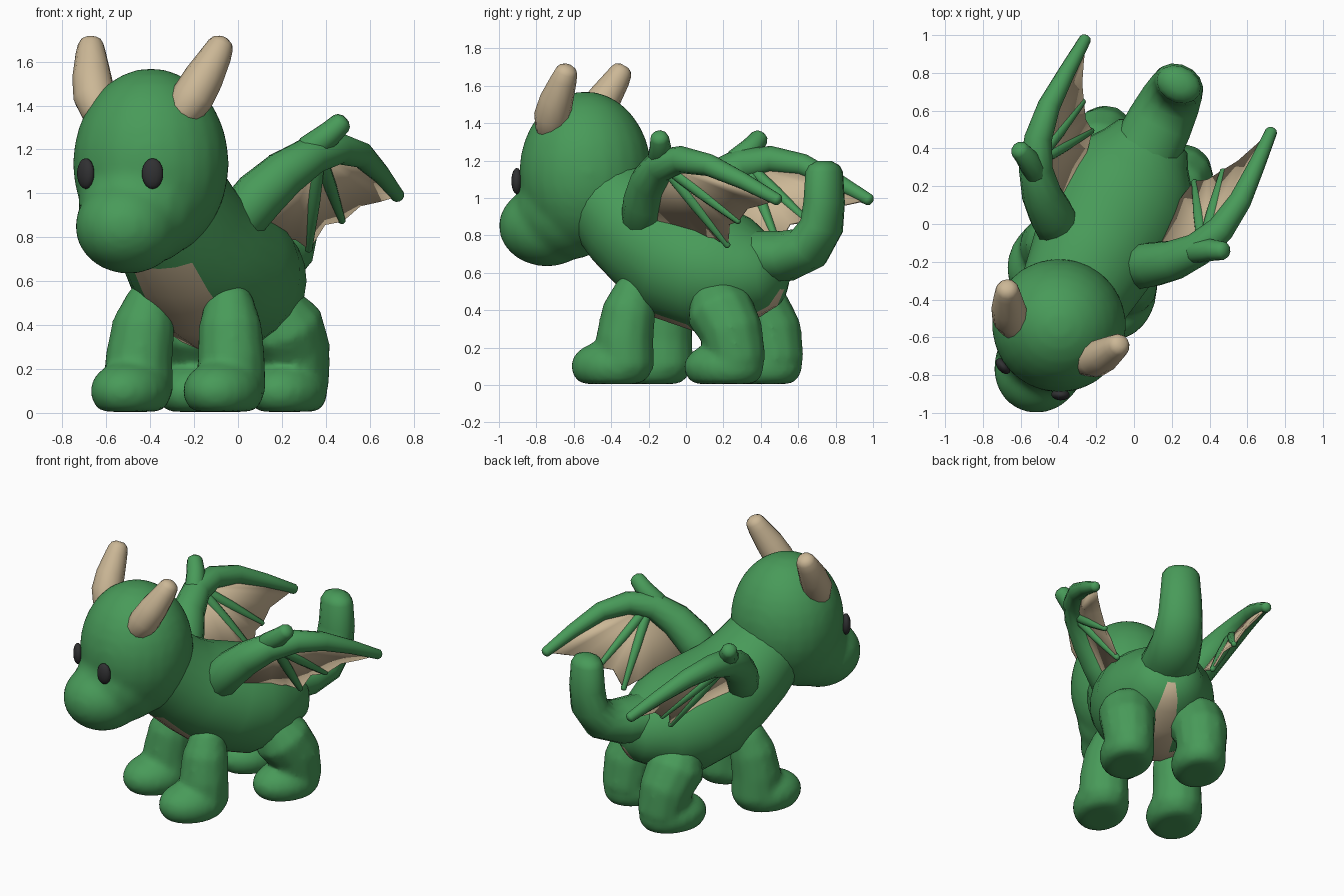
import bpy, bmesh, math
from mathutils import Vector, Matrix

if "Cube" in bpy.data.objects:
    bpy.data.objects.remove(bpy.data.objects["Cube"])

# The creature is built facing -Y, symmetric in X, then turned into its pose
POSE = Matrix.Translation((-0.13, 0, 0)) @ Matrix.Rotation(math.radians(-26.4), 4, 'Z')


def material(name, rgb):
    m = bpy.data.materials.new(name)
    m.diffuse_color = (*rgb, 1)
    m.use_nodes = True
    m.node_tree.nodes["Principled BSDF"].inputs["Base Color"].default_value = m.diffuse_color
    return m


GREEN = material("dragon green", (0.065, 0.325, 0.10))
TAN = material("horn tan", (0.60, 0.475, 0.305))
BLACK = material("eye black", (0.03, 0.03, 0.032))


def finish(name, bm, mats, floor=False, blend=0):
    """Turn a bmesh into a smooth posed object, optionally blending its pieces."""
    if floor:  # flat soles
        for v in bm.verts:
            v.co.z = max(v.co.z, 0.005)
    bmesh.ops.recalc_face_normals(bm, faces=bm.faces)
    bm.transform(POSE)
    me = bpy.data.meshes.new(name)
    bm.to_mesh(me)
    bm.free()
    for m in mats:
        me.materials.append(m)
    ob = bpy.data.objects.new(name, me)
    bpy.context.collection.objects.link(ob)
    bpy.ops.object.select_all(action='DESELECT')
    ob.select_set(True)
    bpy.context.view_layer.objects.active = ob
    if blend:
        fuse = ob.modifiers.new("fuse", 'REMESH')
        fuse.mode, fuse.voxel_size, fuse.use_smooth_shade = 'VOXEL', 0.022, True
        soft = ob.modifiers.new("soften", 'SMOOTH')
        soft.factor, soft.iterations = 0.5, blend
    else:
        bpy.ops.object.shade_smooth_by_angle(angle=math.radians(50))
    return ob


def ball(bm, centre, radii, turn=0, seg=20):
    m = (Matrix.Translation(centre) @ Matrix.Rotation(turn, 4, 'Z')
         @ Matrix.Diagonal((*radii, 1)))
    bmesh.ops.create_uvsphere(bm, u_segments=seg, v_segments=seg * 2 // 3, radius=1, matrix=m)
    return bm


def tube(bm, stops, sides=12, side=1, wide=1, stripe=None):
    """Sweep rings through stops (x, y, z, radius) with rounded ends."""
    pts = [Vector((s[0] * side, s[1], s[2])) for s in stops]
    rad = [s[3] for s in stops]
    n = len(pts)
    tan = [(pts[min(i + 1, n - 1)] - pts[max(i - 1, 0)]).normalized() for i in range(n)]
    rings = [(pts[i], tan[i], rad[i]) for i in range(n)]
    for d, k in ((0.35, 0.82), (0.6, 0.4)):
        rings.insert(0, (pts[0] - tan[0] * rad[0] * d, tan[0], rad[0] * k))
        rings.append((pts[-1] + tan[-1] * rad[-1] * d, tan[-1], rad[-1] * k))
    u, loops = Vector((1, 0, 0)), []
    for c, t, r in rings:
        u = (u - t * u.dot(t)).normalized()
        v = u.cross(t)
        loops.append([bm.verts.new(c + r * (u * wide * math.cos(a) + v * math.sin(a)))
                      for a in (2 * math.pi * k / sides for k in range(sides))])
    for i in range(len(loops) - 1):
        # coloured underside stripe, narrower between the hind legs
        span = (16, 20) if i < 7 else (17, 19)
        for k in range(sides):
            j = (k + 1) % sides
            f = bm.faces.new((loops[i][k], loops[i][j], loops[i + 1][j], loops[i + 1][k]))
            if stripe is not None and i >= stripe and span[0] <= k < span[1]:
                f.material_index = 1
    bm.faces.new(loops[0])
    bm.faces.new(loops[-1])
    return bm


# Body with neck and tan belly stripe
finish("body", tube(bmesh.new(), [
    (0, -0.58, 1.12, 0.25), (0, -0.45, 0.99, 0.265), (0, -0.33, 0.87, 0.285),
    (0, -0.21, 0.78, 0.305), (0, -0.02, 0.67, 0.345), (0, 0.16, 0.615, 0.345),
    (0, 0.33, 0.60, 0.30), (0, 0.44, 0.60, 0.225)],
    sides=24, wide=1.1, stripe=4), [GREEN, TAN])

# Head blending into the muzzle
head = ball(bmesh.new(), (0, -0.60, 1.135), (0.357, 0.355, 0.435), seg=24)
ball(head, (0, -0.83, 0.85), (0.24, 0.265, 0.217))
ball(head, (0, -0.70, 0.95), (0.29, 0.29, 0.28))
finish("head", head, [GREEN], blend=10)

# Upturned tail
finish("tail", tube(bmesh.new(), [
    (0, 0.30, 0.68, 0.145), (0, 0.45, 0.685, 0.143), (0, 0.60, 0.69, 0.137),
    (0, 0.73, 0.735, 0.125), (0, 0.81, 0.85, 0.112), (0, 0.825, 0.98, 0.105),
    (0, 0.825, 1.14, 0.095)], sides=14, wide=1.28), [GREEN])

ELBOW = (0.50, 0.11, 1.18)
RIB_TIPS = [(0.305, 0.40, 0.745), (0.415, 0.52, 0.875)]
WING_TIP = (0.55, 0.82, 0.99)

for side, label in ((1, "right"), (-1, "left")):
    # Eyes and horns
    finish(label + "_eye", ball(bmesh.new(), (0.17 * side, -0.925, 1.09),
                                (0.05, 0.03, 0.07), turn=0.4 * side, seg=14), [BLACK])
    finish(label + "_horn", tube(bmesh.new(), [
        (0.21, -0.70, 1.37, 0.085), (0.25, -0.675, 1.44, 0.097), (0.285, -0.63, 1.53, 0.09),
        (0.32, -0.57, 1.635, 0.07), (0.33, -0.55, 1.675, 0.06)], side=side), [TAN])

    # Front and hind legs blending into their feet
    leg = tube(bmesh.new(), [(0.20, -0.20, 0.52, 0.11), (0.22, -0.23, 0.40, 0.145),
                             (0.235, -0.25, 0.25, 0.155), (0.235, -0.25, 0.10, 0.16)], side=side)
    ball(leg, (0.235 * side, -0.33, 0.10), (0.175, 0.225, 0.14))
    finish(label + "_front_leg", leg, [GREEN], floor=True, blend=4)
    leg = tube(bmesh.new(), [(0.20, 0.27, 0.48, 0.14), (0.22, 0.31, 0.40, 0.185),
                             (0.235, 0.39, 0.28, 0.17), (0.23, 0.42, 0.12, 0.155)], side=side)
    ball(leg, (0.23 * side, 0.34, 0.095), (0.17, 0.225, 0.135))
    finish(label + "_hind_leg", leg, [GREEN], floor=True, blend=4)

    # Wing arm curving out and back to a point, with a thumb knuckle
    finish(label + "_wing_arm", tube(bmesh.new(), [
        (0.23, -0.14, 0.89, 0.12), (0.30, -0.09, 0.99, 0.12), (0.39, -0.02, 1.09, 0.107),
        (0.48, 0.09, 1.175, 0.09), (0.54, 0.24, 1.205, 0.073), (0.565, 0.42, 1.175, 0.06),
        (0.56, 0.62, 1.09, 0.045), (*WING_TIP, 0.032)], side=side), [GREEN])
    finish(label + "_wing_thumb", tube(bmesh.new(), [
        (0.47, 0.07, 1.20, 0.065), (0.55, 0.12, 1.27, 0.058), (0.60, 0.14, 1.32, 0.05)],
        sides=10, side=side), [GREEN])

    # Wing ribs
    for i, tip in enumerate(RIB_TIPS):
        mid = [(a + b) / 2 for a, b in zip(ELBOW, tip)]
        finish(f"{label}_wing_rib_{i + 1}", tube(bmesh.new(), [
            (*ELBOW, 0.034), (*mid, 0.032), (*tip, 0.018)], sides=8, side=side), [GREEN])

    # Scalloped membrane fanned out from the elbow, given a thin shell
    rim = [(0.30, -0.09, 0.99), (0.25, -0.06, 0.82), (0.27, 0.20, 0.80), (0.285, 0.31, 0.79),
           RIB_TIPS[0], (0.365, 0.44, 0.86), RIB_TIPS[1], (0.465, 0.60, 0.945),
           (0.51, 0.71, 0.965), WING_TIP, (0.56, 0.62, 1.09), (0.565, 0.42, 1.175),
           (0.54, 0.24, 1.205)]
    bm = bmesh.new()
    hub = bm.verts.new((ELBOW[0] * side, *ELBOW[1:]))
    edge = [bm.verts.new((p[0] * side, p[1], p[2])) for p in rim]
    for a, b in zip(edge, edge[1:]):
        bm.faces.new((hub, a, b))
    membrane = finish(label + "_wing_membrane", bm, [TAN])
    shell = membrane.modifiers.new("thin shell", 'SOLIDIFY')
    shell.thickness = 0.014
    shell.offset = 0
